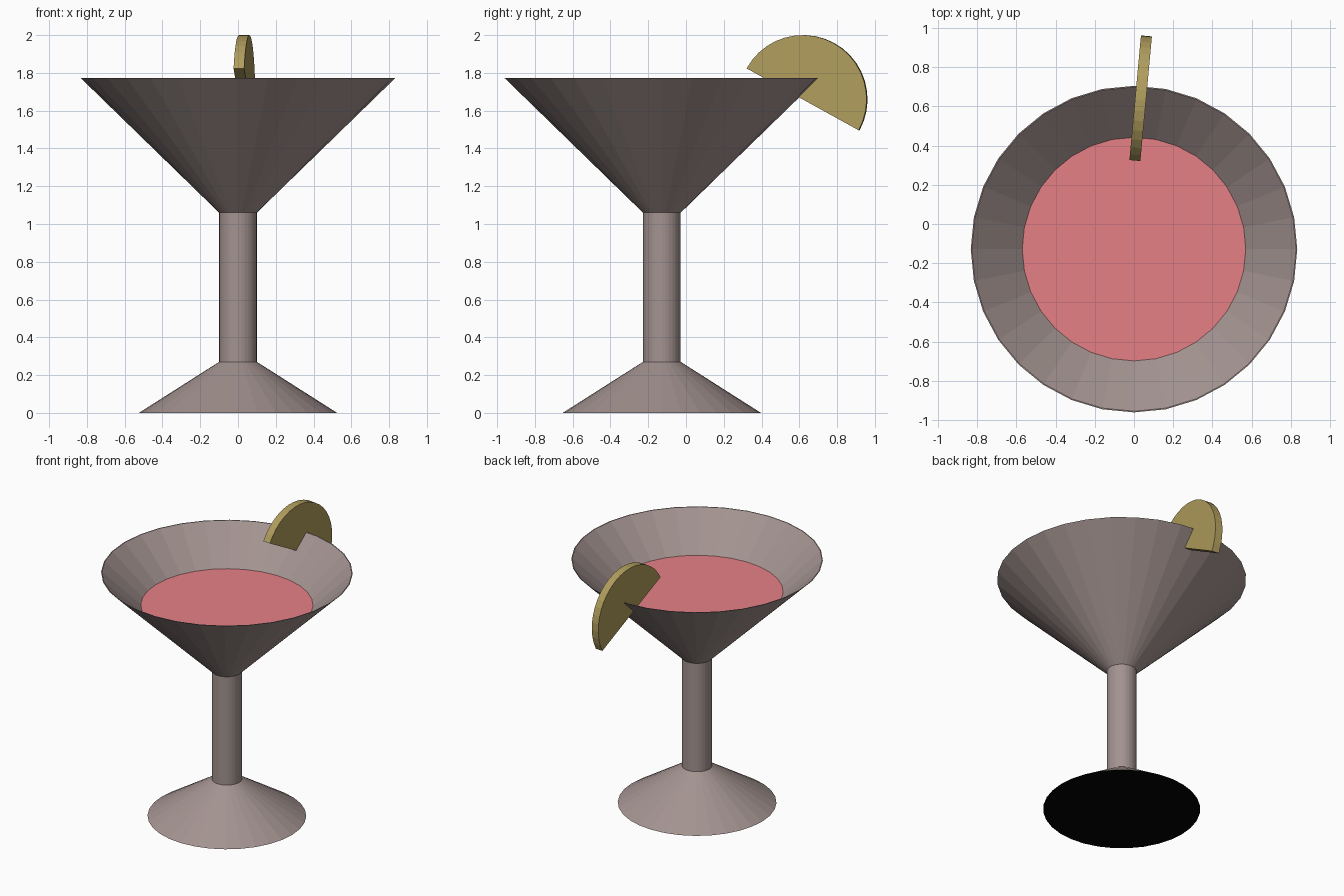
import bpy, bmesh, math
from mathutils import Matrix, Vector

if "Cube" in bpy.data.objects:
    bpy.data.objects.remove(bpy.data.objects["Cube"])

SIDES = 32
AXIS_Y = -0.128  # glass axis sits slightly forward of the garnish


def material(name, srgb):
    m = bpy.data.materials.new(name)
    lin = [((c / 255 + 0.055) / 1.055) ** 2.4 for c in srgb]
    m.diffuse_color = (*lin, 1)
    m.use_nodes = True
    m.node_tree.nodes["Principled BSDF"].inputs["Base Color"].default_value = m.diffuse_color
    return m


GLASS = material("smoky glass", (163, 147, 144))
DRINK = material("pink drink", (230, 128, 134))
LEMON = material("lemon yellow", (176, 157, 93))
BLACK = material("black underside", (2, 2, 2))


def finish(name, bm, mat):
    bmesh.ops.recalc_face_normals(bm, faces=bm.faces)
    me = bpy.data.meshes.new(name)
    bm.to_mesh(me)
    bm.free()
    me.materials.append(mat)
    ob = bpy.data.objects.new(name, me)
    bpy.context.collection.objects.link(ob)
    return ob


def lathe(name, profile, mat):
    """Revolve (radius, z) points; both open ends are capped flat."""
    bm = bmesh.new()
    rings = []
    for r, z in profile:
        rings.append([bm.verts.new((r * math.sin(2 * math.pi * i / SIDES),
                                    AXIS_Y + r * math.cos(2 * math.pi * i / SIDES), z))
                      for i in range(SIDES)])
    for a, b in zip(rings, rings[1:]):
        for i in range(SIDES):
            j = (i + 1) % SIDES
            bm.faces.new((a[i], a[j], b[j], b[i]))
    bm.faces.new(rings[0])
    bm.faces.new(rings[-1])
    return finish(name, bm, mat)


# Glass: foot, stem, thin-walled bowl in one continuous profile
glass = lathe("martini_glass", [(0.525, 0), (0.10, 0.27), (0.10, 1.06),
                                (0.832, 1.772), (0.826, 1.772), (0.06, 1.07)], GLASS)

# Black underside of the foot
glass.data.materials.append(BLACK)
for p in glass.data.polygons:
    if p.center.z < 0.01:
        p.material_index = 1

# Drink surface, a flat disc inside the bowl
bm = bmesh.new()
bmesh.ops.create_circle(bm, cap_ends=True, segments=SIDES, radius=0.575,
                        matrix=Matrix.Translation((0, AXIS_Y, 1.537)))
drink = finish("drink", bm, DRINK)

# Lemon slice: tilted half disc, turned slightly about z
R, T, N = 0.34, 0.056, 20
yaw, tilt = math.radians(5.3), math.radians(-28.8)
along = Vector((math.sin(yaw), math.cos(yaw), 0))
side = Vector((math.cos(yaw), -math.sin(yaw), 0))
centre = Vector((0.032, 0.62, 1.66))
bm = bmesh.new()
arc = []
for i in range(N + 1):
    a = tilt + math.pi * i / N
    arc.append(bm.verts.new(centre - side * T / 2
                            + along * R * math.cos(a) + Vector((0, 0, R * math.sin(a)))))
face = bm.faces.new(arc)
ext = bmesh.ops.extrude_face_region(bm, geom=[face], use_keep_orig=True)
bmesh.ops.translate(bm, vec=side * T,
                    verts=[v for v in ext["geom"] if isinstance(v, bmesh.types.BMVert)])
finish("lemon_slice", bm, LEMON)
